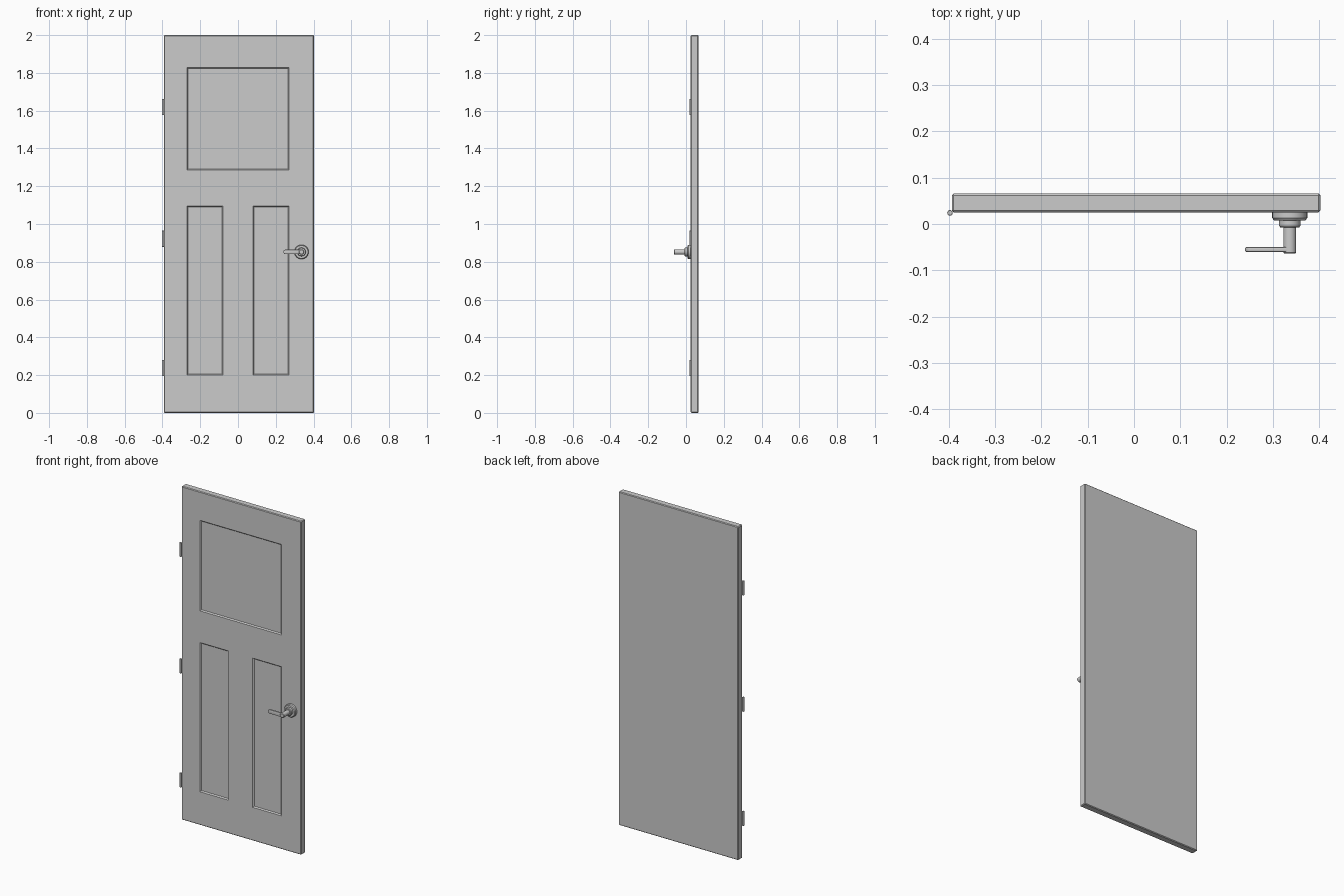
import bpy, bmesh, math
from mathutils import Vector

if "Cube" in bpy.data.objects:
    bpy.data.objects.remove(bpy.data.objects["Cube"])

FRONT, BACK = 0.025, 0.066
KNOB_X, KNOB_Z = 0.336, 0.852


def finish(bm, name, smooth=False):
    bmesh.ops.recalc_face_normals(bm, faces=bm.faces)
    mesh = bpy.data.meshes.new(name)
    bm.to_mesh(mesh)
    bm.free()
    ob = bpy.data.objects.new(name, mesh)
    bpy.context.collection.objects.link(ob)
    if smooth:
        bpy.ops.object.select_all(action='DESELECT')
        ob.select_set(True)
        bpy.context.view_layer.objects.active = ob
        bpy.ops.object.shade_smooth_by_angle(angle=math.radians(35))
    return ob


def lathe(name, profile, origin, axis, steps=32):
    """Spin (radius, offset along axis) points; both ends lie on the axis."""
    axis = Vector(axis)
    side = axis.orthogonal().normalized()
    bm = bmesh.new()
    verts = [bm.verts.new(Vector(origin) + side * r + axis * h) for r, h in profile]
    edges = [bm.edges.new(p) for p in zip(verts, verts[1:])]
    bmesh.ops.spin(bm, geom=verts + edges, cent=origin, axis=axis,
                   angle=math.tau, steps=steps)
    bmesh.ops.remove_doubles(bm, verts=bm.verts, dist=1e-5)
    return finish(bm, name, True)


# Door slab with small chamfers and three recessed panels
X0, X1 = -0.393, 0.402
panels = [(-0.27, 0.27, 1.285, 1.828), (-0.27, -0.08, 0.20, 1.095),
          (0.08, 0.27, 0.20, 1.095)]
bm = bmesh.new()
bmesh.ops.create_cube(bm, size=1)
for v in bm.verts:
    v.co = ((X0 + X1) / 2 + v.co.x * (X1 - X0),
            (FRONT + BACK) / 2 + v.co.y * (BACK - FRONT), 1 + v.co.z * 2)
bmesh.ops.bevel(bm, geom=bm.edges[:], offset=0.004, segments=1, affect='EDGES')
cuts = [((x, 0, 0), (1, 0, 0)) for x in (-0.27, -0.08, 0.08, 0.27)]
cuts += [((0, 0, z), (0, 0, 1)) for z in (0.20, 1.095, 1.285, 1.828)]
for co, no in cuts:
    bmesh.ops.bisect_plane(bm, geom=bm.verts[:] + bm.edges[:] + bm.faces[:],
                           plane_co=co, plane_no=no)
bm.normal_update()
for a, b, c, d in panels:
    region = []
    for f in bm.faces:
        m = f.calc_center_median()
        if f.normal.y < -0.99 and a < m.x < b and c < m.z < d:
            region.append(f)
    bmesh.ops.inset_region(bm, faces=region, thickness=0.006, depth=-0.007,
                           use_even_offset=True)
finish(bm, "door_slab")

# Hinge barrels
for i, z in enumerate((0.238, 0.922, 1.62)):
    lathe(f"hinge_{i + 1}", [(0, -0.043), (0.005, -0.043), (0.006, -0.042),
                             (0.006, 0.042), (0.005, 0.043), (0, 0.043)],
          (-0.397, 0.024, z), (0, 0, 1), 16)

# Handle rose, collar and stem
knob = (KNOB_X, FRONT, KNOB_Z)
lathe("handle_rose", [(0, -0.002), (0.038, -0.002), (0.038, 0.012),
                      (0.034, 0.017), (0, 0.017)], knob, (0, -1, 0))
lathe("handle_collar", [(0, 0.015), (0.023, 0.015), (0.023, 0.029),
                        (0.020, 0.033), (0, 0.033)], knob, (0, -1, 0))
lathe("handle_stem", [(0, 0.030), (0.014, 0.030), (0.014, 0.086),
                      (0.011, 0.089), (0, 0.089)], knob, (0, -1, 0))

# Lever: flat bar with a rounded tip
bm = bmesh.new()
R, TIP = 0.012, 0.24
outline = [(KNOB_X, KNOB_Z - R), (KNOB_X, KNOB_Z + R)]
for i in range(13):
    t = math.pi / 2 + math.pi * i / 12
    outline.append((TIP + R + R * math.cos(t), KNOB_Z + R * math.sin(t)))
face = bm.faces.new([bm.verts.new((x, -0.050, z)) for x, z in outline])
ext = bmesh.ops.extrude_face_region(bm, geom=[face])
bmesh.ops.translate(bm, vec=(0, -0.010, 0),
                    verts=[g for g in ext["geom"] if isinstance(g, bmesh.types.BMVert)])
bm.normal_update()
rims = [e for e in bm.edges if abs(e.verts[0].co.y - e.verts[1].co.y) < 1e-6]
bmesh.ops.bevel(bm, geom=rims, offset=0.002, segments=2, profile=0.5, affect='EDGES')
finish(bm, "handle_lever", True)
